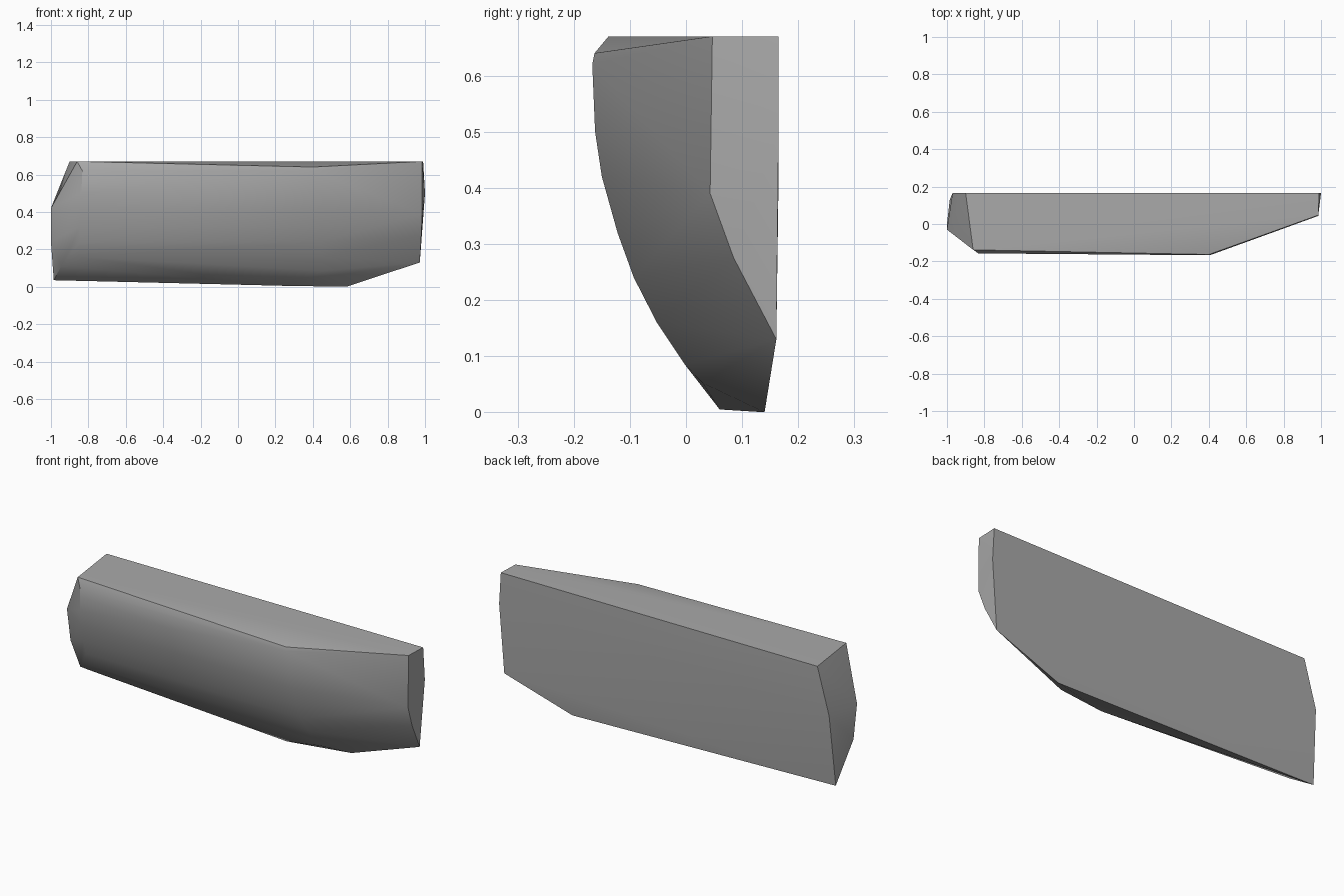
import bpy
import bmesh

cube = bpy.data.objects.get("Cube")
if cube:
    bpy.data.objects.remove(cube)

TOP, BACK = 0.67, 0.165

# Curved front profile as (y, z), used at each station along the length
front = [(-0.167, 0.62), (-0.162, 0.5), (-0.15, 0.42), (-0.122, 0.32),
         (-0.093, 0.24), (-0.052, 0.16), (-0.002, 0.085)]


def station(x_top, x_low, inset):
    """Front profile placed along x, sliding from x_top to x_low."""
    return [(x_top + (x_low - x_top) * (TOP - z) / TOP, y + inset, z)
            for y, z in front]


points = []
# Front skin: left shoulder and right shoulder
points += station(-0.83, -0.86, 0.01)[:-1]
points += station(0.4, 0.47, 0)
points += [(-0.86, -0.138, TOP), (0.4, -0.163, 0.64)]
# Keel and bottom strip
points += [(-0.945, 0.005, 0.11), (0.25, 0.06, 0.005), (0.47, 0.03, 0.052),
           (0.58, 0.14, 0)]
# Left end
points += [(-1, -0.03, 0.42), (-1, 0, 0.24), (-0.985, 0.13, 0.035)]
# Right end
points += [(0.985, 0.047, TOP), (0.985, 0.043, 0.39), (0.98, 0.085, 0.275),
           (0.972, 0.161, 0.13)]
# Back outline
points += [(-0.9, BACK, TOP), (-0.97, BACK, 0.42), (1, BACK, 0.5),
           (0.99, BACK, TOP)]

# Skin the stations into one closed panel
bm = bmesh.new()
for p in points:
    bm.verts.new(p)
bmesh.ops.convex_hull(bm, input=bm.verts)
bmesh.ops.dissolve_limit(bm, angle_limit=0.01, verts=bm.verts, edges=bm.edges)
bmesh.ops.recalc_face_normals(bm, faces=bm.faces)
mesh = bpy.data.meshes.new("curved_panel")
bm.to_mesh(mesh)
bm.free()

panel = bpy.data.objects.new("curved_panel", mesh)
bpy.context.collection.objects.link(panel)

# Plain grey finish
grey = bpy.data.materials.new("plain_grey")
grey.use_nodes = True
colour = (0.4, 0.4, 0.4, 1)
grey.diffuse_color = colour
grey.node_tree.nodes["Principled BSDF"].inputs["Base Color"].default_value = colour
mesh.materials.append(grey)

# Smooth the curved front while keeping the ends crisp
bpy.context.view_layer.objects.active = panel
panel.select_set(True)
bpy.ops.object.shade_smooth_by_angle(angle=0.6)
